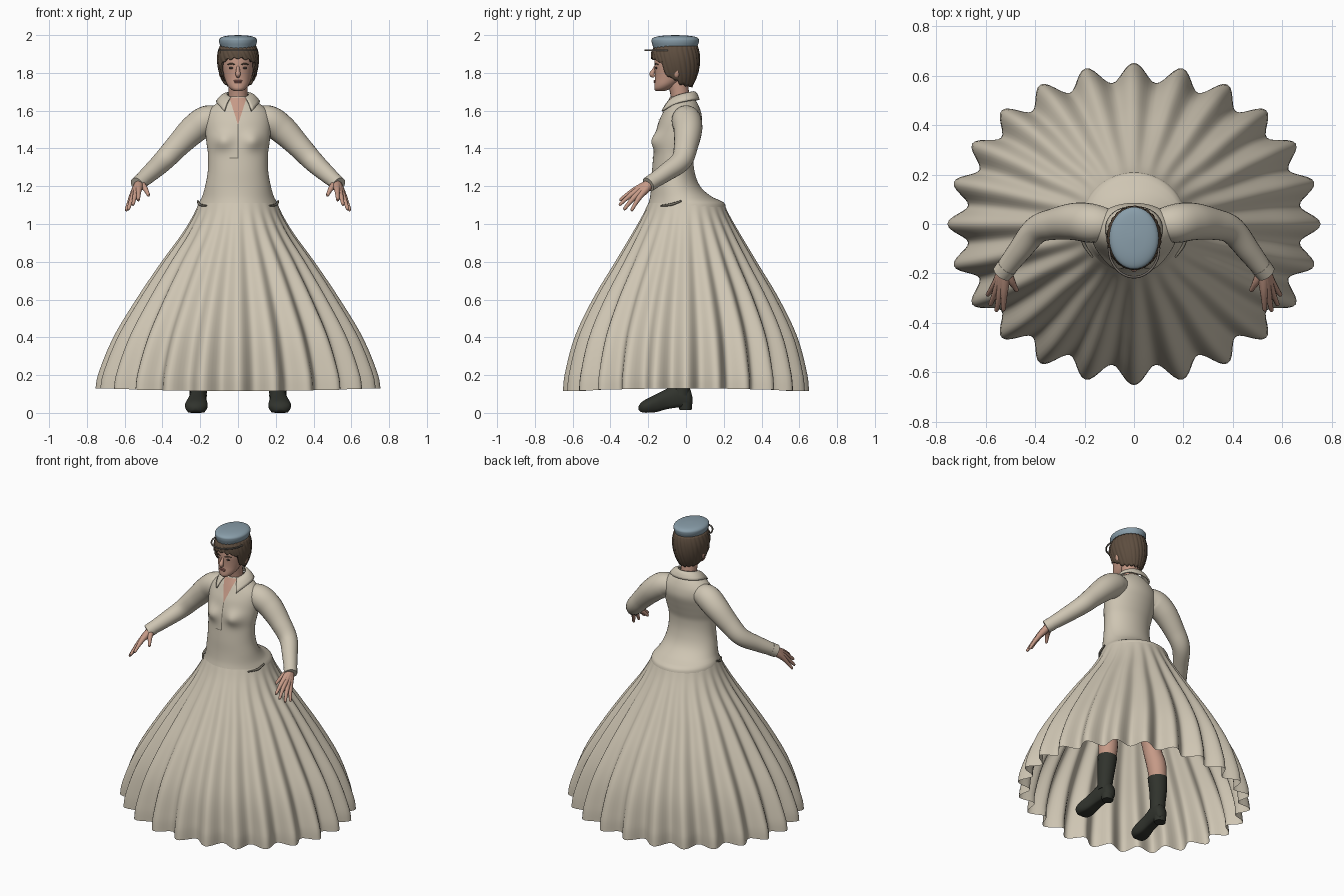
import bpy, bmesh
from math import sin, cos, pi, tau, sqrt, exp, radians
from mathutils import Vector

cube = bpy.data.objects.get("Cube")
if cube:
    bpy.data.objects.remove(cube)


def material(name, r, g, b):
    m = bpy.data.materials.new(name)
    m.use_nodes = True
    m.diffuse_color = (r, g, b, 1)
    m.node_tree.nodes["Principled BSDF"].inputs["Base Color"].default_value = (r, g, b, 1)
    m.node_tree.nodes["Principled BSDF"].inputs["Roughness"].default_value = 0.8
    return m


CLOTH = material("cream_cloth", .62, .56, .45)
SEAM = material("dark_seam", .20, .18, .14)
SKIN = material("skin", .56, .32, .24)
LIPS = material("lips", .40, .17, .14)
HAIR = material("brown_hair", .11, .075, .05)
CAP = material("blue_cap", .25, .34, .40)
BOOT = material("dark_leather", .03, .033, .026)
EYE = material("dark_eye", .05, .035, .03)
STRAP = material("grey_strap", .16, .14, .12)
made = []


def finish(bm, name, mat, thick=0):
    bmesh.ops.recalc_face_normals(bm, faces=bm.faces)
    mesh = bpy.data.meshes.new(name)
    bm.to_mesh(mesh)
    bm.free()
    mesh.materials.append(mat)
    ob = bpy.data.objects.new(name, mesh)
    bpy.context.collection.objects.link(ob)
    if thick:
        mod = ob.modifiers.new("thickness", 'SOLIDIFY')
        mod.thickness, mod.offset = thick, 0
    made.append(ob)
    return ob


def spline(rows, t):
    """Smooth interpolation of rows whose first value is the parameter."""
    t = min(max(t, rows[0][0]), rows[-1][0])
    i = max(k for k in range(len(rows) - 1) if rows[k][0] <= t)
    a, b = rows[i], rows[i + 1]
    p, n = rows[max(i - 1, 0)], rows[min(i + 2, len(rows) - 1)]
    h = b[0] - a[0]
    s = (t - a[0]) / h
    out = []
    for k in range(1, len(a)):
        ma = (b[k] - p[k]) / (b[0] - p[0]) * h
        mb = (n[k] - a[k]) / (n[0] - a[0]) * h
        out.append((2*s**3 - 3*s*s + 1) * a[k] + (s**3 - 2*s*s + s) * ma
                   + (3*s*s - 2*s**3) * b[k] + (s**3 - s*s) * mb)
    return out


def sheet(name, f, nu, nv, mat, wrap=True, caps=False, thick=0):
    """Grid surface from f(u, v), optionally closed around u."""
    bm = bmesh.new()
    cols = nu if wrap else nu + 1
    g = [[bm.verts.new(f(i / nu, j / nv)) for i in range(cols)] for j in range(nv + 1)]
    for j in range(nv):
        for i in range(nu):
            k = (i + 1) % cols
            bm.faces.new((g[j][i], g[j][k], g[j + 1][k], g[j + 1][i]))
    if caps:
        bm.faces.new(g[0])
        bm.faces.new(g[-1])
    return finish(bm, name, mat, thick)


def tube(name, pts, mat, sides=12, steps=20):
    """Tapered tube through (x, y, z, radius) points."""
    rows = [(i, *p) for i, p in enumerate(pts)]
    last = len(pts) - 1
    d = Vector(pts[-1][:3]) - Vector(pts[0][:3])
    ref = Vector((1, 0, 0)) if abs(d.z) > .9 * d.length else Vector((0, 0, 1))

    def f(u, v):
        t = v * last
        x, y, z, r = spline(rows, t)
        tan = Vector(spline(rows, t + .02)[:3]) - Vector(spline(rows, t - .02)[:3])
        a = tan.cross(ref).normalized()
        b = tan.cross(a).normalized()
        return Vector((x, y, z)) + r * (a * cos(u * tau) + b * sin(u * tau))
    return sheet(name, f, sides, steps, mat, caps=True)


def ball(name, centre, size, mat):
    bm = bmesh.new()
    bmesh.ops.create_uvsphere(bm, u_segments=16, v_segments=10, radius=1)
    for v in bm.verts:
        v.co = Vector(c + s * k for c, s, k in zip(centre, size, v.co))
    return finish(bm, name, mat)


def oval(rows, z, a):
    """Point on a stack of ovals given as (z, half width, front, back)."""
    hx, front, back = spline(rows, z)
    return hx * cos(a), (front + back) / 2 + (back - front) / 2 * sin(a), z


def stack(name, rows, mat, sides=40, steps=24, caps=True):
    lo, hi = rows[0][0], rows[-1][0]
    return sheet(name, lambda u, v: oval(rows, lo + (hi - lo) * v, u * tau),
                 sides, steps, mat, caps=caps)


# Pleated skirt
SKIRT = [(.11, .757, .652), (.2, .742, .643), (.4, .66, .59), (.6, .54, .495),
         (.8, .405, .375), (.95, .295, .285), (1.05, .235, .228), (1.11, .208, .2)]


def skirt(u, v):
    a = u * tau
    z = 1.11 - (.995 - .015 * cos(a) ** 2) * v
    rx, ry = spline(SKIRT, z)
    dip = .078 * v ** 1.1 * (1 - cos(24 * a)) / 2
    return (rx - dip) * cos(a), (ry - dip) * sin(a), z


sheet("skirt", skirt, 288, 36, CLOTH)

# Bodice with a flared back hem
BODICE = [(1.09, .214, -.204, .21), (1.115, .207, -.197, .2), (1.145, .19, -.19, .135),
          (1.2, .174, -.184, .075), (1.28, .16, -.18, .045), (1.37, .159, -.172, .04),
          (1.43, .167, -.166, .055), (1.48, .172, -.16, .07), (1.54, .174, -.145, .085),
          (1.59, .163, -.122, .08), (1.63, .125, -.103, .065), (1.655, .085, -.09, .05),
          (1.675, .055, -.08, .03)]


def bust(x, z):
    return .03 * exp(-((abs(x) - .08) / .05) ** 2 - ((z - 1.44) / .045) ** 2)


def bodice(u, v):
    x, y, z = oval(BODICE, 1.09 + .585 * v, u * tau)
    return x, y - (bust(x, z) if sin(u * tau) < 0 else 0), z


sheet("bodice", bodice, 72, 48, CLOTH)


def chest(x, z, lift=.004):
    hx, front, back = spline(BODICE, z)
    depth = (back - front) / 2 * sqrt(max(0, 1 - (x / hx) ** 2))
    return x, (front + back) / 2 - depth - bust(x, z) - lift, z


def chest_plate(name, x0, x1, z0, z1, mat, taper=False):
    def f(u, v):
        return chest((x0 + (x1 - x0) * u) * (v if taper else 1), z0 + (z1 - z0) * v)
    return sheet(name, f, 8, 16, mat, wrap=False)


# Neckline, front placket and its step
chest_plate("open_neckline", -.046, .046, 1.525, 1.67, SKIN, taper=True)
chest_plate("placket_seam", -.003, .003, 1.35, 1.535, SEAM)
chest_plate("placket_step", -.046, .003, 1.347, 1.352, SEAM)


# Turned-down collar
def collar(u, v):
    w = 2 * u - 1
    p = w * radians(140)
    r, ry = .058 + .054 * v, .06 + v * (.028 + .05 * w * w)
    z = (1.698 - .03 * w * w) * (1 - v) + (1.657 - .06 * w ** 4) * v
    return r * sin(p), -.02 + ry * cos(p), z + .012 * sin(pi * v)


sheet("collar", collar, 40, 6, CLOTH, wrap=False, thick=.01)

# Neck, head and face
tube("neck", [(0, -.02, 1.57, .056), (0, -.03, 1.67, .05), (0, -.045, 1.76, .052)], SKIN, 20)
HEAD = [(1.703, .018, -.158, -.115), (1.712, .036, -.167, -.09), (1.735, .056, -.167, -.05),
        (1.77, .07, -.164, 0), (1.8, .078, -.165, .03), (1.84, .084, -.168, .045),
        (1.88, .085, -.166, .047), (1.93, .08, -.155, .045)]
stack("head", HEAD, SKIN)
tube("nose", [(0, -.158, 1.838, .008), (0, -.17, 1.815, .01), (0, -.18, 1.793, .014),
              (0, -.168, 1.779, .008)], SKIN)
ball("upper_lip", (0, -.165, 1.758), (.023, .007, .005), LIPS)
ball("lower_lip", (0, -.164, 1.75), (.02, .007, .005), LIPS)
for s, side in ((1, "left"), (-1, "right")):
    ball(side + "_eye", (s * .034, -.157, 1.826), (.014, .006, .006), EYE)
    tube(side + "_brow", [(s * .016, -.165, 1.843, .003), (s * .036, -.16, 1.849, .004),
                          (s * .056, -.146, 1.843, .002)], HAIR, 8, 8)
    ball(side + "_ear", (s * .088, -.05, 1.802), (.014, .018, .028), SKIN)

# Short hair with a lifted fringe and sideburns
LOCKS = [(1.73, .062, -.14, .028), (1.77, .083, -.155, .047), (1.82, .098, -.172, .062),
         (1.87, .104, -.178, .067), (1.91, .1, -.176, .064), (1.94, .09, -.16, .055)]
HAIRLINE = [(-1, 1.73), (-.3, 1.742), (.1, 1.77), (.4, 1.785), (.62, 1.85), (1, 1.878)]


def hair(u, v):
    a = u * tau
    low = spline(HAIRLINE, -sin(a))[0] + .005 * sin(17 * a)
    x, y, z = oval(LOCKS, low + (1.94 - low) * v, a)
    k = 1 + .02 * sin(26 * a + 9 * v)
    return x * k, -.055 + (y + .055) * k, z


sheet("hair", hair, 120, 16, HAIR, thick=.012)

# Cap with button and wire-thin brim
stack("cap", [(1.915, .084, -.165, .05), (1.94, .093, -.175, .06), (1.965, .1, -.182, .068),
              (1.982, .096, -.178, .065), (1.993, .075, -.15, .04), (1.999, .035, -.1, -.015),
              (2.0, .004, -.06, -.052)], CAP, 40, 40)
ball("cap_button", (0, -.056, 1.996), (.005, .005, .004), STRAP)
tube("cap_brim", [(.102 * cos(a), -.095 - .12 * sin(a), 1.92, .005)
                  for a in (pi * k / 8 for k in range(9))], STRAP, 8, 32)

# Sole and upper outline of a boot: (distance, half width, bottom, top)
FOOT = [(-.035, .012, .05, .08), (-.025, .034, .032, .12), (.03, .044, .03, .16),
        (.1, .045, .02, .128), (.16, .055, .004, .098), (.2, .06, .001, .078),
        (.235, .046, .003, .057), (.252, .012, .016, .034)]

for s, side in ((1, "left"), (-1, "right")):
    # Sleeve and cuff
    tube(side + "_sleeve", [(s * .08, .0, 1.56, .055), (s * .16, .002, 1.55, .078),
                            (s * .235, .01, 1.5, .076), (s * .32, .0, 1.415, .064),
                            (s * .395, -.025, 1.335, .056), (s * .465, -.11, 1.27, .047),
                            (s * .53, -.195, 1.213, .038)], CLOTH, 24, 40)
    tube(side + "_cuff", [(s * .512, -.172, 1.228, .042), (s * .534, -.2, 1.209, .04)],
         CLOTH, 24, 2)
    # Hand: each finger runs from the wrist so that the palm is filled
    wrist = Vector((.522, -.186, 1.218))
    tips = {"thumb": (.472, -.272, 1.15), "index": (.528, -.352, 1.125),
            "middle": (.557, -.355, 1.1), "ring": (.582, -.33, 1.076),
            "little": (.594, -.29, 1.07)}
    for finger, tip in tips.items():
        tip = Vector(tip)
        path = []
        for t, r, arch in ((0, .023, 0), (.25, .022, .004), (.52, .016, .01),
                           (.78, .011, .007), (.96, .0085, 0), (1, .003, 0)):
            p = wrist.lerp(tip, t)
            path.append((s * p.x, p.y, p.z + arch, r))
        tube(f"{side}_{finger}_finger", path, SKIN, 10, 16)
    # Pocket slit
    tube(side + "_pocket", [(s * .168, -.134, 1.097, .004), (s * .203, -.08, 1.103, .007),
                            (s * .213, -.025, 1.122, .005)], SEAM, 8, 10)
    # Leg and boot
    tube(side + "_leg", [(s * .09, -.02, 1.0, .088), (s * .135, -.025, .75, .08),
                         (s * .175, -.035, .53, .058), (s * .195, -.015, .4, .06),
                         (s * .21, -.015, .2, .042)], SKIN, 20, 24)
    tube(side + "_boot_shaft", [(s * .2, -.015, .33, .06), (s * .207, -.018, .24, .054),
                                (s * .21, -.025, .15, .047), (s * .212, -.025, .09, .046)],
         BOOT, 20, 14)

    def foot(u, v):
        d = -.035 + .287 * v
        w, low, top = spline(FOOT, d)
        c, n = cos(u * tau), sin(u * tau)
        n = max(n, -.75) / (1 if n > 0 else .75)
        return s * (.207 + .07 * d) + w * c, -d, (low + top) / 2 + (top - low) / 2 * n

    sheet(side + "_boot_foot", foot, 24, 28, BOOT, caps=True)
    stack(side + "_boot_heel", [(.016, .036, -.035, .03), (.055, .04, -.04, .034)],
          BOOT, 20, 1).location.x = s * .209

# Smooth shading that keeps hard edges
for ob in made:
    ob.select_set(True)
bpy.context.view_layer.objects.active = made[0]
bpy.ops.object.shade_smooth_by_angle(angle=radians(50))
